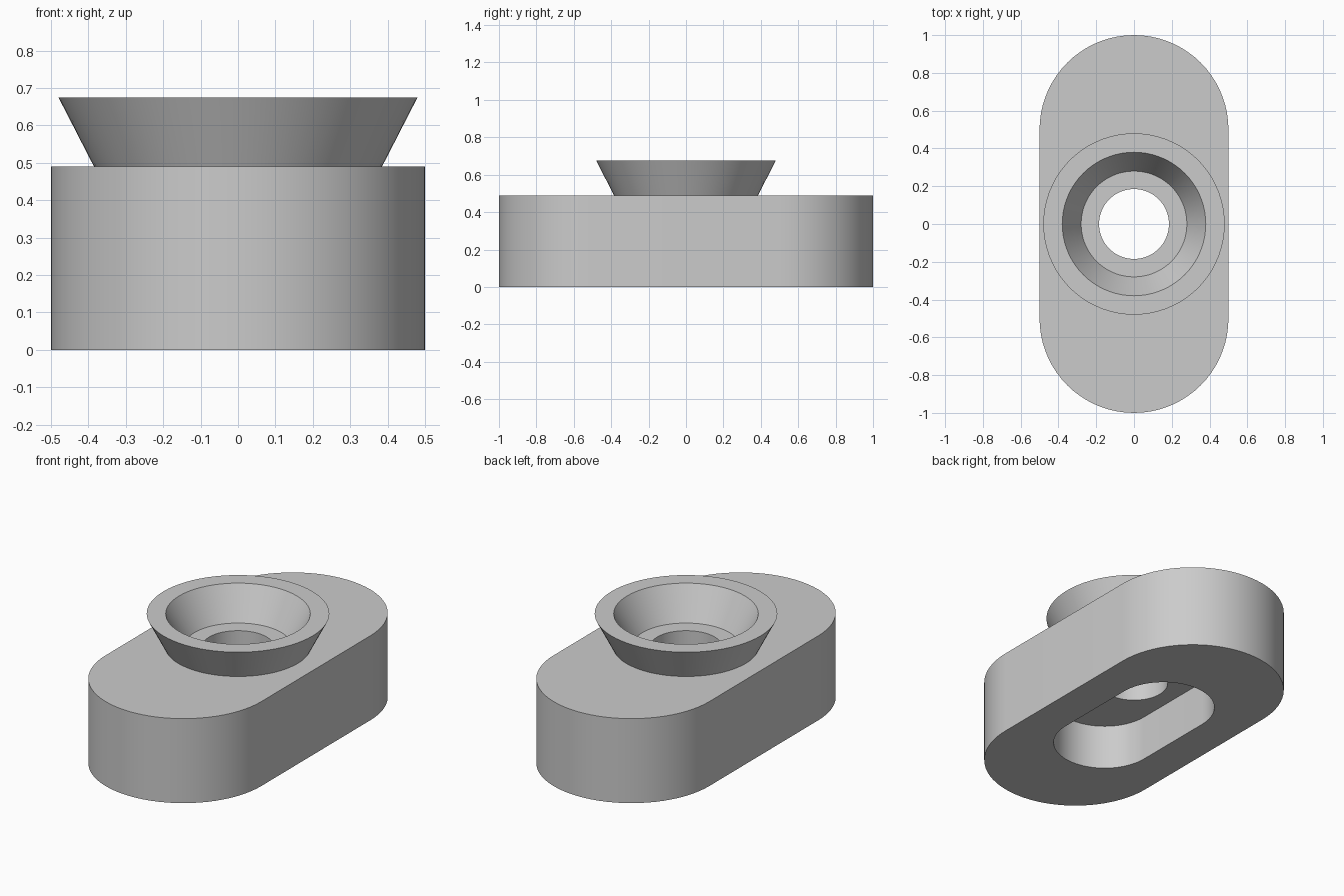
import bpy, bmesh, math

cube = bpy.data.objects.get("Cube")
if cube:
    bpy.data.objects.remove(cube, do_unlink=True)

SEGMENTS = 72          # arc steps around each full outline
HALF_STRAIGHT = 0.5    # half length of the straight sides of the block
SLOT_STRAIGHT = 0.25   # half length of the straight sides of the slot

grey = bpy.data.materials.new("plain_grey")
grey.use_nodes = True
colour = (0.6, 0.6, 0.6, 1)
grey.diffuse_color = colour
grey.node_tree.nodes["Principled BSDF"].inputs["Base Color"].default_value = colour


def outline(bm, radius, z, straight=0.0):
    """Loop of vertices: two half circles moved apart along y."""
    loop = []
    half = SEGMENTS // 2
    for side in (1, -1):
        for i in range(half + 1):
            a = math.pi * i / half
            loop.append(bm.verts.new((side * radius * math.cos(a),
                                      side * (radius * math.sin(a) + straight), z)))
    return loop


def skin(bm, loops):
    """Join neighbouring loops into a closed skin."""
    for lower, upper in zip(loops, loops[1:] + loops[:1]):
        n = len(lower)
        for i in range(n):
            j = (i + 1) % n
            bm.faces.new((lower[i], lower[j], upper[j], upper[i]))


# Section through the part: radius, height, half straight length
section = [
    (0.50, 0.00, HALF_STRAIGHT),    # block underside
    (0.50, 0.49, HALF_STRAIGHT),    # block top
    (0.385, 0.49, 0),               # foot of the flared collar
    (0.48, 0.675, 0),               # collar rim, outside
    (0.38, 0.675, 0),               # collar rim, inside
    (0.28, 0.49, 0),                # countersink floor
    (0.185, 0.49, 0),               # through hole, top
    (0.185, 0.265, 0),              # through hole, bottom
    (0.28, 0.265, SLOT_STRAIGHT),   # slot ceiling
    (0.28, 0.00, SLOT_STRAIGHT),    # slot mouth
]

bm = bmesh.new()
skin(bm, [outline(bm, *ring) for ring in section])
bmesh.ops.remove_doubles(bm, verts=bm.verts[:], dist=1e-5)
bmesh.ops.recalc_face_normals(bm, faces=bm.faces[:])

mesh = bpy.data.meshes.new("slotted_block_with_collar")
bm.to_mesh(mesh)
bm.free()
mesh.materials.append(grey)
block = bpy.data.objects.new("slotted_block_with_collar", mesh)
bpy.context.collection.objects.link(block)

# Smooth curved walls, keep the rims sharp
bpy.ops.object.select_all(action='DESELECT')
block.select_set(True)
bpy.context.view_layer.objects.active = block
bpy.ops.object.shade_smooth_by_angle(angle=math.radians(25))
